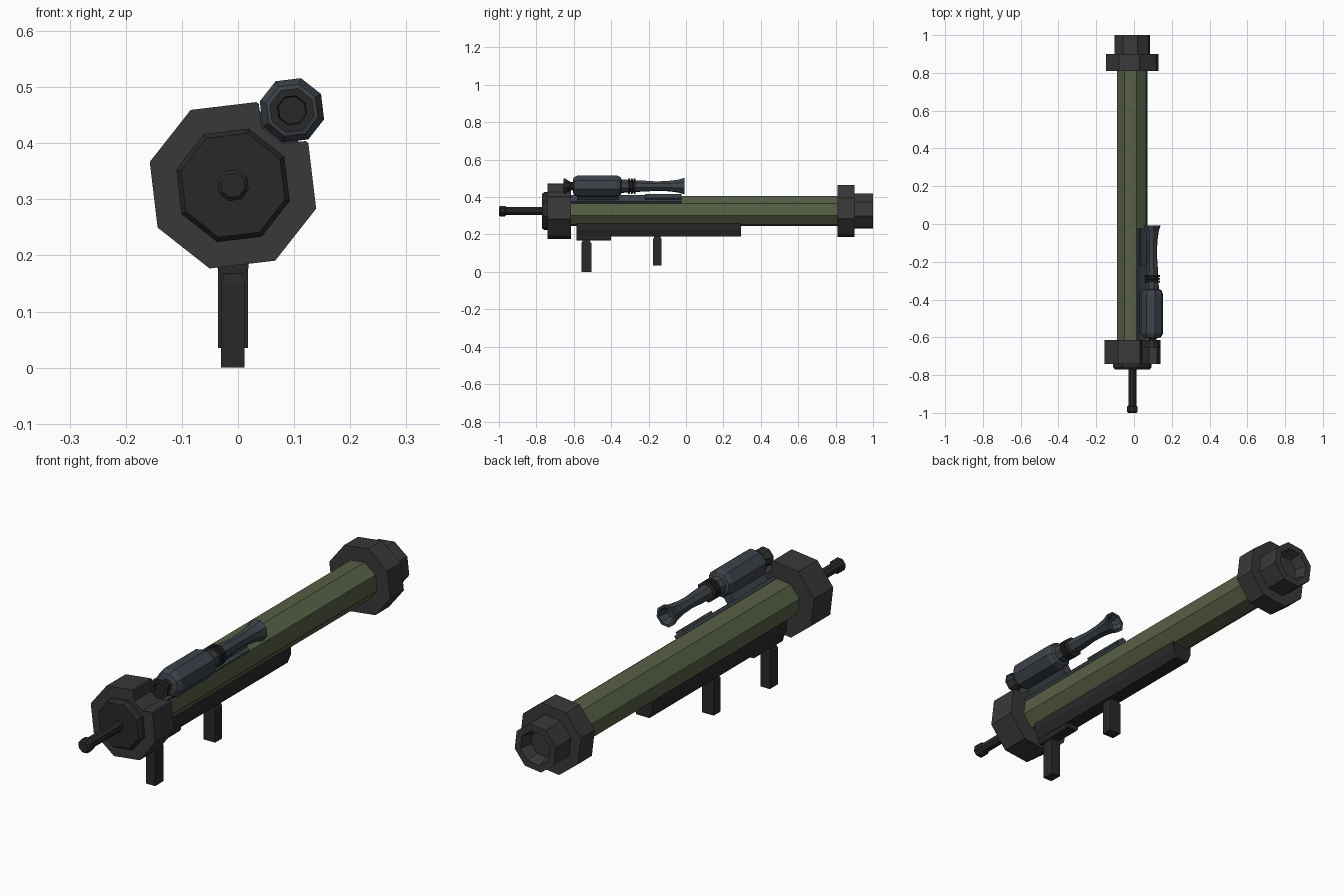
import bpy, bmesh, math

if "Cube" in bpy.data.objects:
    bpy.data.objects.remove(bpy.data.objects["Cube"])

CX, CZ = -0.009, 0.325             # tube axis
PHASE = math.radians(29.3)         # corner angle of every octagon
TILT = PHASE + math.pi / 8         # direction of the face carrying the sight
SX, SZ = CX + 0.17 * math.cos(TILT), CZ + 0.17 * math.sin(TILT)  # sight axis


def material(name, rgb):
    m = bpy.data.materials.new(name)
    m.diffuse_color = (*rgb, 1)
    m.use_nodes = True
    m.node_tree.nodes["Principled BSDF"].inputs["Base Color"].default_value = m.diffuse_color
    return m


OLIVE = material("olive", (0.095, 0.115, 0.06))
GREY = material("collar_grey", (0.04, 0.04, 0.04))
BLACK = material("dark_grey", (0.022, 0.022, 0.022))
BLUE = material("sight_blue_grey", (0.047, 0.055, 0.068))


def loft(name, rings, mat):
    """Skin a list of equal-sized closed rings and cap both ends."""
    bm = bmesh.new()
    vs = [[bm.verts.new(p) for p in ring] for ring in rings]
    n = len(vs[0])
    for a, b in zip(vs, vs[1:]):
        for i in range(n):
            j = (i + 1) % n
            bm.faces.new((a[i], a[j], b[j], b[i]))
    bm.faces.new(vs[0])
    bm.faces.new(vs[-1])
    bmesh.ops.recalc_face_normals(bm, faces=bm.faces)
    me = bpy.data.meshes.new(name)
    bm.to_mesh(me)
    bm.free()
    ob = bpy.data.objects.new(name, me)
    bpy.context.collection.objects.link(ob)
    if mat:
        me.materials.append(mat)
    return ob


def turned(name, profile, mat, x=CX, z=CZ, n=8):
    """Octagonal turning along y from (y, radius) pairs."""
    ang = [PHASE + 2 * math.pi * i / n for i in range(n)]
    return loft(name, [[(x + r * math.cos(a), y, z + r * math.sin(a)) for a in ang]
                       for y, r in profile], mat)


def prism(name, pts, y0, y1, mat):
    return loft(name, [[(x, y, z) for x, z in pts] for y in (y0, y1)], mat)


def tilted_block(name, r0, r1, t0, t1, y0, y1, mat):
    """Block on the sight face: r is radial distance, t is sideways offset."""
    c, s = math.cos(TILT), math.sin(TILT)
    pts = [(CX + r * c + t * s, CZ + r * s - t * c)
           for r, t in ((r0, t0), (r1, t0), (r1, t1), (r0, t1))]
    return prism(name, pts, y0, y1, mat)


def grip(name, y, sections):
    """Rectangular post from (z, half width, half depth) sections."""
    return loft(name, [[(CX + sx * hx, y + sy * hy, z)
                        for sx, sy in ((-1, -1), (1, -1), (1, 1), (-1, 1))]
                       for z, hx, hy in sections], BLACK)


# Main tube and rear end with its recessed opening
turned("main_tube", [(-0.70, 0.083), (0.85, 0.083)], OLIVE)
turned("rear_collar", [(0.81, 0.145), (0.90, 0.145)], GREY)
turned("rear_nozzle", [(0.89, 0.098), (1.0, 0.098), (1.0, 0.07),
                       (0.95, 0.055)], GREY)

# Front collar, notched to clear the sight
collar = turned("front_collar", [(-0.74, 0.154), (-0.615, 0.154)], GREY)
cutter = turned("collar_cutter", [(-0.9, 0.062), (-0.5, 0.062)], None, SX, SZ)
cutter.hide_render = True
cutter.hide_viewport = True
cut = collar.modifiers.new("sight_notch", 'BOOLEAN')
cut.object = cutter
cut.operation = 'DIFFERENCE'
cut.solver = 'EXACT'

# Front cap and protruding rod
turned("front_cap", [(-0.73, 0.105), (-0.758, 0.105), (-0.77, 0.096)], BLACK)
turned("front_rod", [(-0.76, 0.022), (-0.962, 0.022), (-0.967, 0.029),
                     (-0.993, 0.029), (-1.0, 0.022)], BLACK)

# Under rail, grip plate and two grips
prism("under_rail", [(CX - 0.045, 0.262), (CX + 0.045, 0.262), (CX + 0.045, 0.225),
                     (CX + 0.03, 0.188), (CX - 0.03, 0.188), (CX - 0.045, 0.225)],
      -0.585, 0.295, BLACK)
prism("grip_plate", [(CX - 0.028, 0.19), (CX + 0.028, 0.19), (CX + 0.028, 0.178),
                     (CX + 0.022, 0.168), (CX - 0.022, 0.168), (CX - 0.028, 0.178)],
      -0.585, -0.40, BLACK)
grip("front_grip", -0.533, [(0, 0.021, 0.027), (0.152, 0.021, 0.027),
                            (0.165, 0.016, 0.02), (0.18, 0.016, 0.02)])
grip("rear_grip", -0.153, [(0.035, 0.027, 0.023), (0.175, 0.027, 0.023),
                           (0.187, 0.02, 0.017), (0.2, 0.02, 0.017)])

# Sight mount
tilted_block("mount_rail", 0.065, 0.09, -0.026, 0.032, -0.615, -0.025, BLUE)
tilted_block("mount_rear_block", 0.085, 0.1, -0.02, 0.016, -0.22, -0.025, BLUE)
tilted_block("mount_front_block", 0.085, 0.12, -0.02, 0.02, -0.58, -0.36, BLUE)

# Sight: front lens, body, focus rings and flared eyepiece
turned("sight_front_lens", [(-0.64, 0.025), (-0.655, 0.027), (-0.655, 0.041),
                            (-0.645, 0.041), (-0.615, 0.022), (-0.58, 0.03)],
       BLACK, SX, SZ)
turned("sight_body", [(-0.605, 0.03), (-0.6, 0.048), (-0.58, 0.0595), (-0.37, 0.0595),
                      (-0.35, 0.05), (-0.345, 0.038), (-0.30, 0.034)], BLUE, SX, SZ)
for i in range(3):
    y = -0.305 + 0.015 * i
    turned(f"focus_ring_{i + 1}", [(y - 0.006, 0.034), (y - 0.004, 0.043),
                                   (y + 0.004, 0.043), (y + 0.006, 0.034)],
           BLACK, SX, SZ)
turned("sight_eyepiece", [(-0.32, 0.033), (-0.23, 0.031), (-0.16, 0.026), (-0.09, 0.029),
                          (-0.04, 0.036), (-0.008, 0.046), (-0.008, 0.036),
                          (-0.045, 0.02)], BLUE, SX, SZ)
